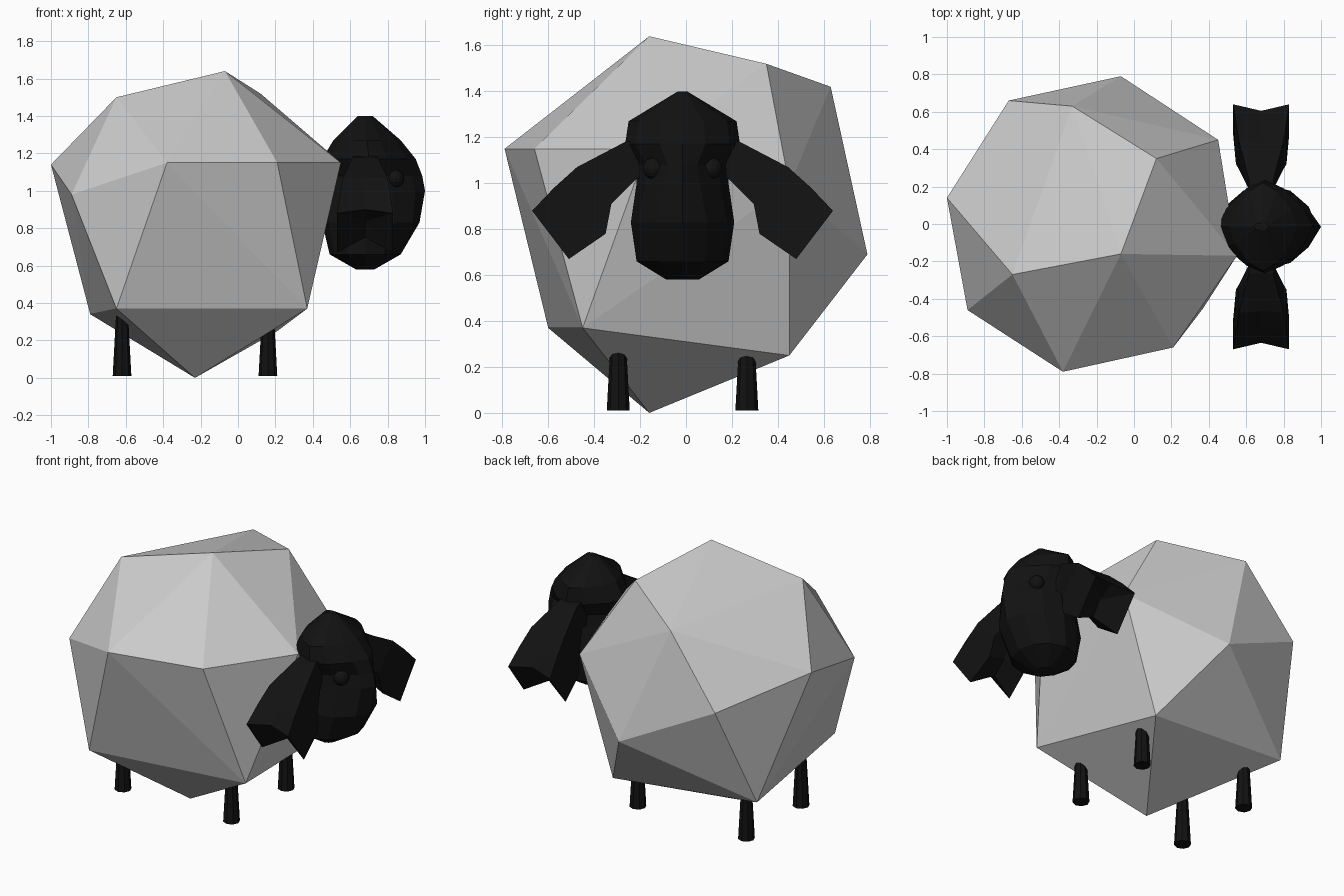
import bpy, bmesh, math

if "Cube" in bpy.data.objects:
    bpy.data.objects.remove(bpy.data.objects["Cube"])

CY = -0.015  # symmetry plane of head, ears and legs

black = bpy.data.materials.new("black")
black.diffuse_color = (0.006, 0.006, 0.006, 1)
black.use_nodes = True
black.node_tree.nodes["Principled BSDF"].inputs["Base Color"].default_value = black.diffuse_color


def finish(bm, name, mat=None):
    bmesh.ops.recalc_face_normals(bm, faces=bm.faces[:])
    mesh = bpy.data.meshes.new(name)
    bm.to_mesh(mesh)
    bm.free()
    obj = bpy.data.objects.new(name, mesh)
    bpy.context.collection.objects.link(obj)
    if mat:
        mesh.materials.append(mat)
    return obj


def loft(name, rings, cap_start=None, cap_end=None):
    """Skin a list of point rings; a cap point makes a fan, None makes a flat cap."""
    bm = bmesh.new()
    vs = [[bm.verts.new(p) for p in ring] for ring in rings]
    n = len(vs[0])
    for a, b in zip(vs, vs[1:]):
        for i in range(n):
            j = (i + 1) % n
            bm.faces.new((a[i], a[j], b[j], b[i]))
    for ring, cap in ((vs[0], cap_start), (vs[-1], cap_end)):
        if cap:
            c = bm.verts.new(cap)
            for i in range(n):
                bm.faces.new((ring[i], ring[(i + 1) % n], c))
        else:
            bm.faces.new(ring)
    return finish(bm, name, black)


# Fleece: irregular faceted boulder, hull of a few corner points
corners = [
    (-.07, -.16, 1.64), (.12, .35, 1.52), (-.33, .63, 1.42), (-.65, -.27, 1.50),
    (-1.0, .14, 1.14), (-.38, -.79, 1.15), (.21, -.66, 1.15), (.55, -.17, 1.15),
    (-.89, -.46, .98), (-.07, .79, .69), (.45, .45, .99), (-.67, .66, .985),
    (-.23, -.16, 0), (.37, -.45, .37), (-.65, -.60, .37), (-.79, .40, .34),
    (.21, .45, .25)]
bm = bmesh.new()
for p in corners:
    bm.verts.new(p)
bmesh.ops.convex_hull(bm, input=bm.verts[:])
finish(bm, "fleece_body")

# Head: stacked rings (z, centre x, half depth, half width, roundness)
head = [(.58, .68, .05, .07, 2), (.66, .68, .19, .20, 2), (.83, .71, .26, .225, 1.9),
        (1.0, .72, .28, .20, 1.4), (1.08, .715, .27, .20, 1.2), (1.17, .70, .25, .25, 1.5),
        (1.27, .69, .18, .235, 1.5), (1.40, .68, .04, .02, 2)]


def head_ring(z, cx, rx, ry, p, n=12):
    ring = []
    for i in range(n):
        c, s = math.cos(math.tau * i / n), math.sin(math.tau * i / n)
        ring.append((cx + rx * math.copysign(abs(c) ** (2 / p), c),
                     CY + ry * math.copysign(abs(s) ** (2 / p), s), z))
    return ring


loft("head", [head_ring(*r) for r in head])

# Ear sections: (half x, top (y, z), top middle, bottom middle, bottom)
ear = [(.065, (.17, 1.19), (.17, 1.19), (.14, 1.02), (.14, 1.02)),
       (.065, (.25, 1.18), (.25, 1.18), (.20, 1.02), (.20, 1.02)),
       (.12, (.46, 1.07), (.45, 1.07), (.31, .92), (.31, .91)),
       (.135, (.56, .98), (.54, .98), (.36, .83), (.335, .78)),
       (.15, (.655, .88), (.62, .90), (.45, .75), (.495, .67))]

for side, label in ((1, "left"), (-1, "right")):
    rings = []
    for hx, t, tm, b_m, b in ear:
        pts = [(-hx, t), (0, tm), (hx, t), (hx, b), (0, b_m), (-hx, b)]
        rings.append([(.68 + x, CY + side * y, z) for x, (y, z) in pts])
    loft(label + "_ear", rings, cap_end=(.68, CY + side * .51, .84))

    # Eyes
    bm = bmesh.new()
    bmesh.ops.create_uvsphere(bm, u_segments=12, v_segments=8, radius=.048)
    bmesh.ops.translate(bm, verts=bm.verts[:], vec=(.84, CY + side * .125, 1.065))
    finish(bm, label + "_eye", black)

    # Legs: tapered pegs sinking into the fleece
    for x, end in ((.16, "front"), (-.62, "rear")):
        rings = [[(x + r * math.cos(math.tau * i / 8), CY + side * .28 + r * math.sin(math.tau * i / 8), z)
                  for i in range(8)] for z, r in ((.01, .05), (.34, .032))]
        loft(f"{end}_{label}_leg", rings)
